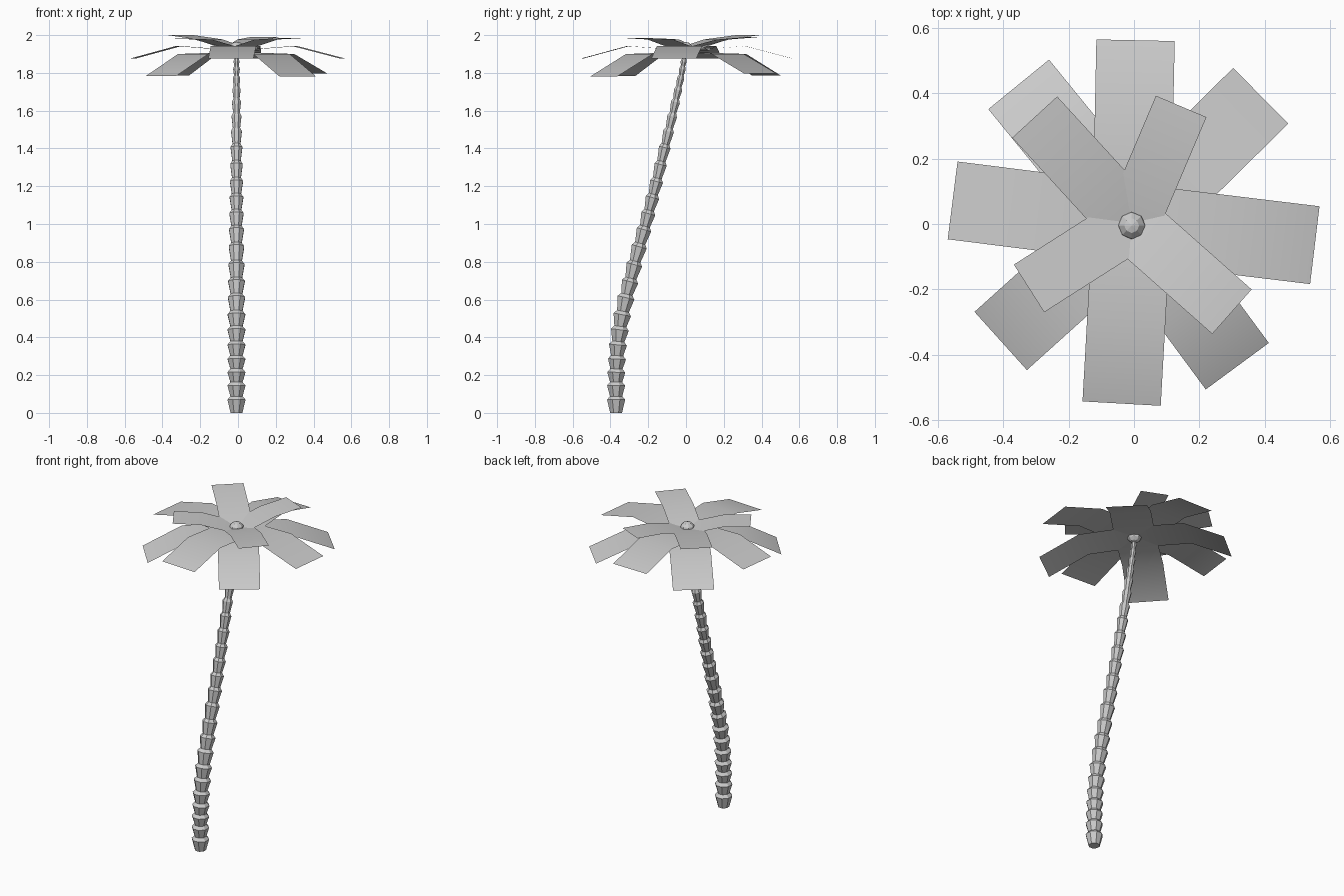
import bpy, bmesh, math
from mathutils import Vector, Matrix

if "Cube" in bpy.data.objects:
    bpy.data.objects.remove(bpy.data.objects["Cube"])

CX, CY = -0.007, 0.003   # crown axis


def finish(bm, name, smooth=False):
    me = bpy.data.meshes.new(name)
    bm.to_mesh(me)
    bm.free()
    for p in me.polygons:
        p.use_smooth = smooth
    ob = bpy.data.objects.new(name, me)
    bpy.context.collection.objects.link(ob)
    return ob


def lerp(table, t):
    for (a, va), (b, vb) in zip(table, table[1:]):
        if t <= b:
            return va + (vb - va) * (t - a) / (b - a)
    return table[-1][1]


# Trunk: stacked flared collars following a leaning path
LEAN = [(0, -.37), (.2, -.37), (.35, -.362), (.5, -.342), (.6, -.32), (.8, -.27),
        (1.0, -.214), (1.2, -.162), (1.4, -.114), (1.6, -.066), (1.8, -.022), (1.92, -.003)]
WIDE = [(0, .052), (.5, .051), (1.0, .042), (1.4, .034), (1.7, .024), (1.92, .015)]
COLLARS = [.07, .145, .215, .285, .36, .44, .52, .61, .695, .785, .88, .97, 1.055,
           1.14, 1.225, 1.315, 1.405, 1.49, 1.57, 1.645, 1.71, 1.77, 1.82, 1.86]


def trunk(sides=8):
    bm = bmesh.new()
    levels = [(0, .65)]
    for z in COLLARS:
        levels += [(z, 1.0), (z + .018, .68)]
    levels.append((1.91, .7))
    prev = None
    for z, k in levels:
        y = lerp(LEAN, z)
        slope = (lerp(LEAN, z + .06) - lerp(LEAN, max(z - .06, 0))) / .12
        tilt = Matrix.Rotation(-math.atan(slope) if z else 0, 3, 'X')
        r = lerp(WIDE, z) * k
        ring = []
        for i in range(sides):
            a = 2 * math.pi * (i + .5) / sides
            p = tilt @ Vector((r * math.cos(a), r * math.sin(a), 0))
            ring.append(bm.verts.new(p + Vector((-.008, y, z))))
        if prev:
            for i in range(sides):
                j = (i + 1) % sides
                bm.faces.new((prev[i], prev[j], ring[j], ring[i]))
        else:
            bm.faces.new(ring[::-1])
        prev = ring
    bm.faces.new(prev)
    finish(bm, "trunk")


# Fronds: bent flat strips radiating from the crown
def frond(name, angle, width, profile):
    bm = bmesh.new()
    a = math.radians(angle)
    out = Vector((math.cos(a), math.sin(a), 0))
    side = Vector((-out.y, out.x, 0)) * width / 2
    prev = None
    for r, z in profile:
        c = Vector((CX, CY, z)) + out * r
        row = [bm.verts.new(c - side), bm.verts.new(c + side)]
        if prev:
            bm.faces.new((prev[0], row[0], row[1], prev[1]))
        prev = row
    finish(bm, name, True)


trunk()

for i, (ang, r) in enumerate([(-6.9, .565), (88.8, .56), (172.8, .553), (266.8, .554)]):
    frond(f"middle_frond_{i + 1}", ang, .24, [(0, 1.918), (.31, 1.942), (r, 1.876)])

for i, (ang, r, z) in enumerate([(44.6, .555, 1.797), (129.2, .548, 1.785),
                                 (222, .54, 1.783), (-53.6, .545, 1.781)]):
    frond(f"lower_frond_{i + 1}", ang, .24, [(0, 1.908), (.31, 1.9), (r, z)])

for i, (ang, r, z, w) in enumerate([(67, .388, 1.99, .168), (132.5, .44, 2.0, .187),
                                    (212.5, .373, 1.982, .173), (-41.5, .41, 1.985, .182)]):
    frond(f"upper_frond_{i + 1}", ang, w, [(0, 1.925), (.21, 1.977), (r, z)])

# Bud at the heart of the crown
bm = bmesh.new()
bmesh.ops.create_uvsphere(bm, u_segments=8, v_segments=6, radius=.045,
                          matrix=Matrix.Translation((-.007, -.005, 1.92)))
finish(bm, "crown_bud")
